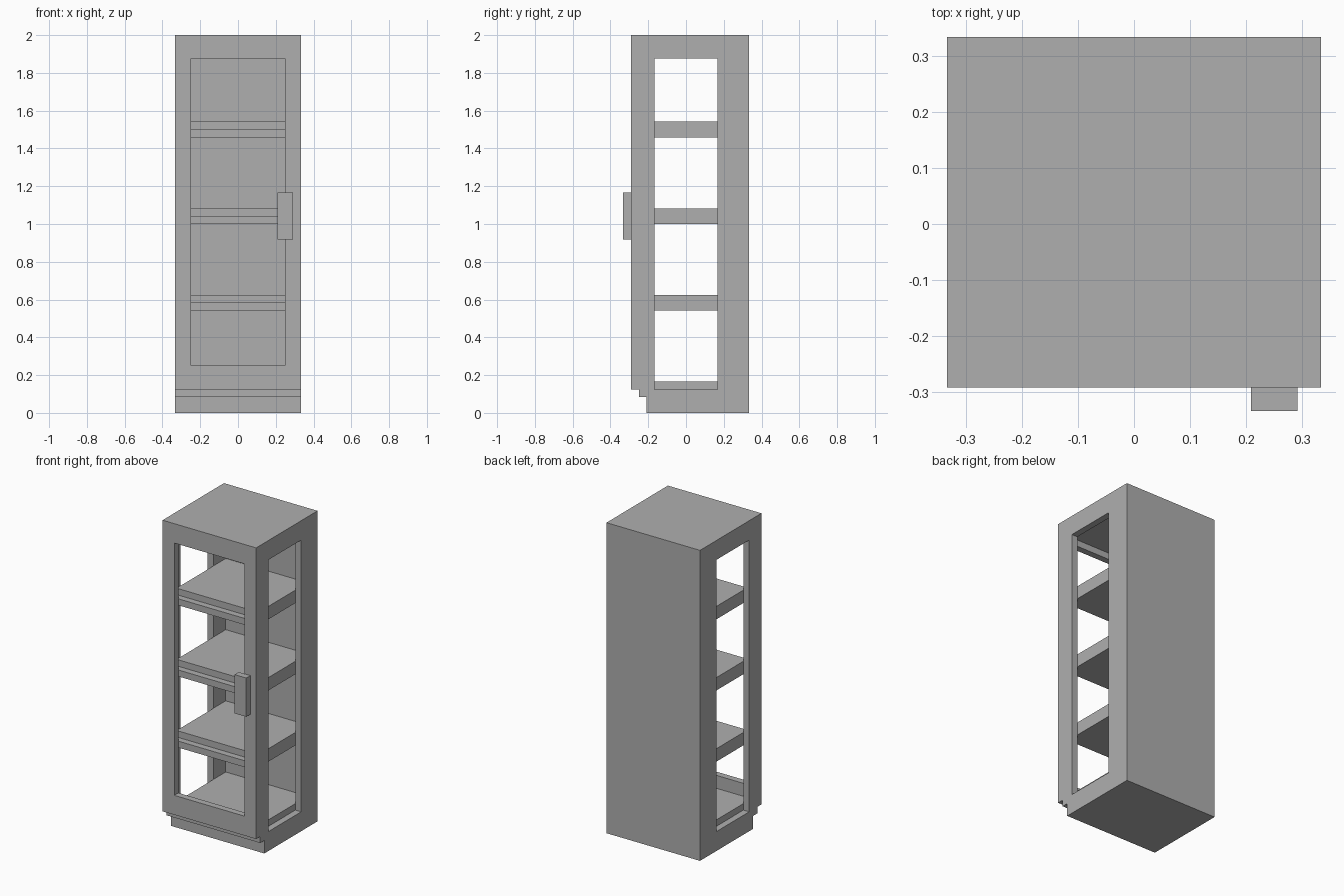
import bpy
import bmesh
from mathutils import Vector

U = 1 / 24  # design module

if "Cube" in bpy.data.objects:
    bpy.data.objects.remove(bpy.data.objects["Cube"], do_unlink=True)

grey = bpy.data.materials.new("plain_grey")
grey.use_nodes = True
GREY = (0.43, 0.43, 0.43, 1)
grey.diffuse_color = GREY
grey.node_tree.nodes["Principled BSDF"].inputs["Base Color"].default_value = GREY


def finish(name, bm):
    bmesh.ops.recalc_face_normals(bm, faces=bm.faces)
    bmesh.ops.scale(bm, vec=(U, U, U), verts=bm.verts)
    mesh = bpy.data.meshes.new(name)
    bm.to_mesh(mesh)
    bm.free()
    mesh.materials.append(grey)
    obj = bpy.data.objects.new(name, mesh)
    bpy.context.collection.objects.link(obj)
    return obj


def extrude(bm, shift):
    geom = bmesh.ops.extrude_face_region(bm, geom=bm.faces[:])["geom"]
    verts = [g for g in geom if isinstance(g, bmesh.types.BMVert)]
    bmesh.ops.translate(bm, vec=Vector(shift), verts=verts)


def prism(name, outline, x0, x1):
    """Extrude a (y, z) outline across the width."""
    bm = bmesh.new()
    bm.faces.new([bm.verts.new((x0, y, z)) for y, z in outline])
    extrude(bm, (x1 - x0, 0, 0))
    # the start cap is kept by the extrusion of an isolated face
    bmesh.ops.holes_fill(bm, edges=[e for e in bm.edges if e.is_boundary])
    return finish(name, bm)


def box(name, x0, x1, y0, y1, z0, z1):
    return prism(name, [(y0, z0), (y1, z0), (y1, z1), (y0, z1)], x0, x1)


def frame(name, outer, inner, place, shift):
    """Rectangular frame; rectangles are (u0, u1, z0, z1), placed in 3D by place."""
    bm = bmesh.new()
    loops = []
    for u0, u1, z0, z1 in (outer, inner):
        corners = [(u0, z0), (u1, z0), (u1, z1), (u0, z1)]
        loops.append([bm.verts.new(place(u, z)) for u, z in corners])
    a, b = loops
    front = []
    for i in range(4):
        j = (i + 1) % 4
        front.append(bm.faces.new((a[i], a[j], b[j], b[i])))
    dup = bmesh.ops.duplicate(bm, geom=bm.verts[:] + bm.edges[:] + front)
    copies = dup["vert_map"]
    bmesh.ops.translate(bm, vec=Vector(shift), verts=[copies[v] for v in a + b])
    for loop in loops:
        for i in range(4):
            v, w = loop[i], loop[(i + 1) % 4]
            bm.faces.new((v, w, copies[w], copies[v]))
    return finish(name, bm)


# Base and closed carcass panels
box("plinth", -8, 8, -5, 8, 0, 2)
box("floor_panel", -7, 7, -6, 7, 2, 4)
box("top_panel", -7, 7, -6, 7, 46, 48)
box("back_panel", -7, 7, 7, 8, 2, 48)

# Side walls with open windows
for side, sign in (("left", 1), ("right", -1)):
    frame(side + "_side_wall", (-6, 8, 2, 48), (-4, 4, 3, 45),
          lambda u, z: (sign * 7, u, z), (sign, 0, 0))

# Shelves with a stepped front edge
for i, z in enumerate((13, 24, 35)):
    prism("shelf_%d" % (i + 1),
          [(-6, z), (7, z), (7, z + 2), (-5, z + 2), (-5, z + 1), (-6, z + 1)],
          -7, 7)

# Door frame and handle
frame("door_frame", (-8, 8, 3, 48), (-6, 6, 6, 45),
      lambda u, z: (u, -7, z), (0, 1, 0))
box("door_handle", 5, 7, -8, -7, 22, 28)
